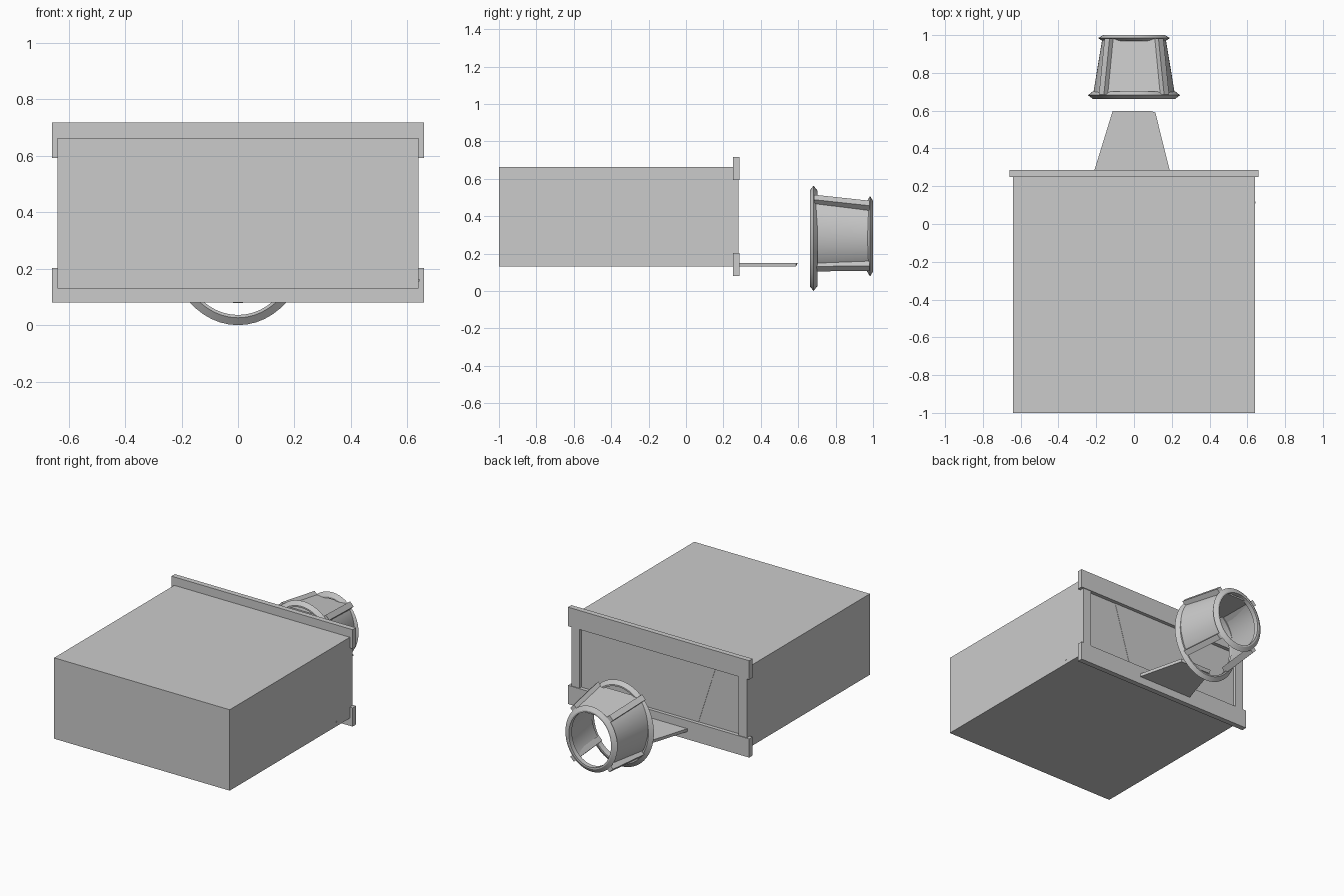
import bpy, bmesh
from math import sin, cos, pi, radians
from mathutils import Vector

if "Cube" in bpy.data.objects:
    bpy.data.objects.remove(bpy.data.objects["Cube"])


def make(name, verts, faces, smooth=False):
    me = bpy.data.meshes.new(name)
    me.from_pydata(verts, [], faces)
    bm = bmesh.new()
    bm.from_mesh(me)
    bmesh.ops.recalc_face_normals(bm, faces=bm.faces)
    bm.to_mesh(me)
    bm.free()
    ob = bpy.data.objects.new(name, me)
    bpy.context.collection.objects.link(ob)
    if smooth:
        bpy.ops.object.select_all(action='DESELECT')
        ob.select_set(True)
        bpy.context.view_layer.objects.active = ob
        bpy.ops.object.shade_smooth_by_angle(angle=radians(25))
    return ob


def bridge(name, a, b):
    """Solid between two matching closed outlines."""
    n = len(a)
    faces = [tuple(range(n)), tuple(range(n, 2 * n))]
    faces += [(i, (i + 1) % n, n + (i + 1) % n, n + i) for i in range(n)]
    return make(name, list(a) + list(b), faces)


def box(name, x0, x1, y0, y1, z0, z1):
    def rect(y):
        return [(x0, y, z0), (x1, y, z0), (x1, y, z1), (x0, y, z1)]
    return bridge(name, rect(y0), rect(y1))


def ring(name, y0, y1, cz, rx, rz, width, n=48):
    """Oval ring around y with a pointed outer edge."""
    ym = (y0 + y1) / 2
    prof = [(-width, y0), (-0.026, y0), (0, ym), (-0.026, y1), (-width, y1)]
    m = len(prof)
    verts = [((rx + d) * cos(2 * pi * i / n), y, cz + (rz + d) * sin(2 * pi * i / n))
             for i in range(n) for d, y in prof]
    faces = [(i * m + j, i * m + (j + 1) % m,
              (i + 1) % n * m + (j + 1) % m, (i + 1) % n * m + j)
             for i in range(n) for j in range(m)]
    return make(name, verts, faces, True)


# Main housing
box("housing", -0.64, 0.64, -1.0, 0.26, 0.13, 0.663)

# Back frame: wide bars and narrower posts around a recessed door
box("frame_top_bar", -0.66, 0.66, 0.25, 0.285, 0.593, 0.718)
box("frame_bottom_bar", -0.66, 0.66, 0.25, 0.285, 0.08, 0.203)
for s, side in ((-1, "left"), (1, "right")):
    xs = sorted((s * 0.58, s * 0.64))
    box("frame_post_" + side, *xs, 0.255, 0.28, 0.2, 0.595)

# Tapered door panel in the recess
door = [(-0.40, 0.593), (0.37, 0.593), (0.255, 0.203), (-0.275, 0.203)]
bridge("door_panel", [(x, 0.255, z) for x, z in door], [(x, 0.262, z) for x, z in door])

# Tapered tongue reaching out under the door
tongue = [(-0.217, 0.26), (0.195, 0.26), (0.113, 0.59), (0.09, 0.598), (-0.113, 0.598)]
bridge("tongue", [(x, min(y, 0.588), 0.13) for x, y in tongue],
       [(x, y, 0.15) for x, y in tongue])

# Side pin
box("side_pin", 0.638, 0.643, 0.108, 0.118, 0.155, 0.163)

# Basket end rings
ring("wide_ring", 0.662, 0.702, 0.282, 0.244, 0.282, 0.036)
ring("narrow_ring", 0.968, 1.0, 0.293, 0.19, 0.215, 0.036)

# Four struts between the rings
for s, side in ((-1, "left"), (1, "right")):
    for level, za, zb, up in (("upper", 0.487, 0.455, 1), ("lower", 0.133, 0.136, -1)):
        def section(x, y, z):
            out = Vector((s * 0.7, 0, up * 0.7)) * 0.021
            tan = Vector((-s * 0.7, 0, up * 0.7)) * 0.019
            c = Vector((s * x, y, z))
            return [c + out + tan, c + out - tan, c - out - tan, c - out + tan]
        bridge("strut_%s_%s" % (level, side),
               section(0.158, 0.685, za), section(0.128, 0.982, zb))

# Curved side shells
N = 16
for s, side in ((-1, "left"), (1, "right")):
    def arc(y, cz, rx, rz):
        angs = [radians(-47 + 94 * i / N) for i in range(N + 1)]
        return [(s * rx * cos(a), y, cz + rz * sin(a)) for a in angs]
    verts = []
    for inset in (0, 0.01):
        verts += arc(0.69, 0.305, 0.216 - inset, 0.25 - inset)
        verts += arc(0.98, 0.295, 0.168 - inset, 0.215 - inset)
    k = N + 1
    faces = []
    for i in range(N):
        faces += [(i, i + 1, k + i + 1, k + i),
                  (2 * k + i, 2 * k + i + 1, 3 * k + i + 1, 3 * k + i),
                  (i, i + 1, 2 * k + i + 1, 2 * k + i),
                  (k + i, k + i + 1, 3 * k + i + 1, 3 * k + i)]
    for i in (0, N):
        faces.append((i, k + i, 3 * k + i, 2 * k + i))
    make("side_shell_" + side, verts, faces, True)

# Flat plate across the top of the basket
plate = [(-0.15, 0.69, 0.494), (0.15, 0.69, 0.494), (0.12, 0.98, 0.464), (-0.12, 0.98, 0.464)]
bridge("top_plate", plate, [(x, y, z - 0.01) for x, y, z in plate])
